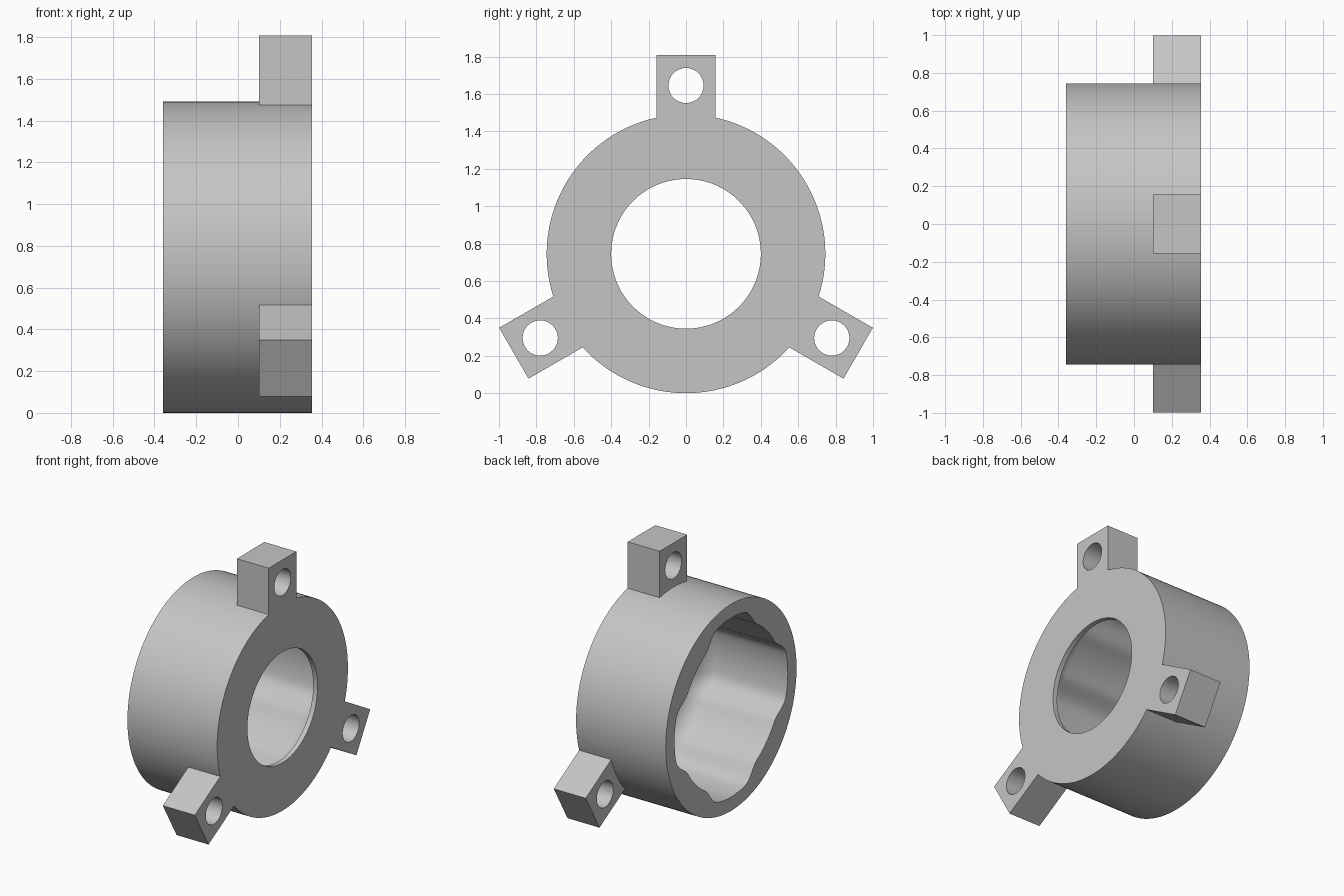
import bpy, bmesh, math
from mathutils import Matrix

if "Cube" in bpy.data.objects:
    bpy.data.objects.remove(bpy.data.objects["Cube"])

SEG = 144
R = 0.745                      # ring radius, also the axis height
BACK, FRONT = -0.36, 0.355     # ends of the ring along x
BORE = 0.4

grey = bpy.data.materials.new("light_grey")
grey.use_nodes = True
colour = (0.56, 0.56, 0.56, 1)
grey.diffuse_color = colour
grey.node_tree.nodes["Principled BSDF"].inputs["Base Color"].default_value = colour


def finish(obj):
    obj.data.materials.clear()
    obj.data.materials.append(grey)
    bpy.ops.object.select_all(action='DESELECT')
    obj.select_set(True)
    bpy.context.view_layer.objects.active = obj
    bpy.ops.object.shade_smooth_by_angle(angle=math.radians(35))


def lobe(angle):
    """Smooth bump, one at each quarter turn."""
    t = min(1, max(0, 0.5 + 0.85 * math.cos(4 * angle)))
    return t * t * (3 - 2 * t)


# Ring: closed section (x, radius, lobe depth) swept about the x axis
section = [(BACK, R, 0), (FRONT, R, 0), (FRONT, BORE, 0), (0.32, BORE, 0)]
for i in range(9):             # rounded end of the lobed cavity
    t = math.pi / 2 * (1 - i / 8)
    section.append((0.17 + 0.15 * math.sin(t), 0.42 + 0.15 * math.cos(t),
                    0.075 * math.cos(t)))
section.append((BACK, 0.57, 0.075))

bm = bmesh.new()
loops = []
for x, r, depth in section:
    loop = []
    for k in range(SEG):
        a = 2 * math.pi * k / SEG
        d = r + depth * lobe(a)
        loop.append(bm.verts.new((x, d * math.cos(a), R + d * math.sin(a))))
    loops.append(loop)
for i, loop in enumerate(loops):
    after = loops[(i + 1) % len(loops)]
    for k in range(SEG):
        n = (k + 1) % SEG
        bm.faces.new((loop[k], loop[n], after[n], after[k]))
bmesh.ops.recalc_face_normals(bm, faces=bm.faces)
mesh = bpy.data.meshes.new("ring_body")
bm.to_mesh(mesh)
bm.free()
ring = bpy.data.objects.new("ring_body", mesh)
bpy.context.collection.objects.link(ring)
finish(ring)


# Mounting lugs: extruded outline seated on the ring, with a round hole
HALF, REACH, HOLE_AT, HOLE_R = 0.157, 1.063, 0.9, 0.094
X0 = 0.1


def add_spline(curve, points):
    s = curve.splines.new('POLY')
    s.points.add(len(points) - 1)
    for p, (u, v) in zip(s.points, points):
        p.co = (u, v, 0, 1)
    s.use_cyclic_u = True


curve = bpy.data.curves.new("lug_outline", 'CURVE')
curve.dimensions = '2D'
curve.fill_mode = 'BOTH'
curve.extrude = (FRONT - X0) / 2
seat = [(HALF * (i / 4 - 1), math.sqrt((R - 0.002) ** 2 - (HALF * (i / 4 - 1)) ** 2))
        for i in range(9)]
add_spline(curve, seat + [(HALF, REACH), (-HALF, REACH)])
add_spline(curve, [(HOLE_R * math.cos(2 * math.pi * k / 48),
                    HOLE_AT + HOLE_R * math.sin(2 * math.pi * k / 48)) for k in range(48)])
helper = bpy.data.objects.new("lug_outline", curve)
bpy.context.collection.objects.link(helper)
bpy.context.view_layer.update()
evaluated = helper.evaluated_get(bpy.context.evaluated_depsgraph_get())
lug_mesh = bpy.data.meshes.new_from_object(evaluated)
bpy.data.objects.remove(helper)

bm = bmesh.new()
bm.from_mesh(lug_mesh)
bmesh.ops.remove_doubles(bm, verts=bm.verts, dist=0.0005)
bmesh.ops.recalc_face_normals(bm, faces=bm.faces)
bm.to_mesh(lug_mesh)
bm.free()

# Outline plane (u, v) becomes (y, z), extrusion becomes x
to_side = Matrix(((0, 0, 1, 0), (1, 0, 0, 0), (0, 1, 0, 0), (0, 0, 0, 1)))
place = Matrix.Translation(((X0 + FRONT) / 2, 0, R))
for i, name in enumerate(("top_lug", "back_lug", "front_lug")):
    data = lug_mesh.copy()
    data.transform(place @ Matrix.Rotation(-i * 2 * math.pi / 3, 4, 'X') @ to_side)
    lug = bpy.data.objects.new(name, data)
    bpy.context.collection.objects.link(lug)
    finish(lug)
